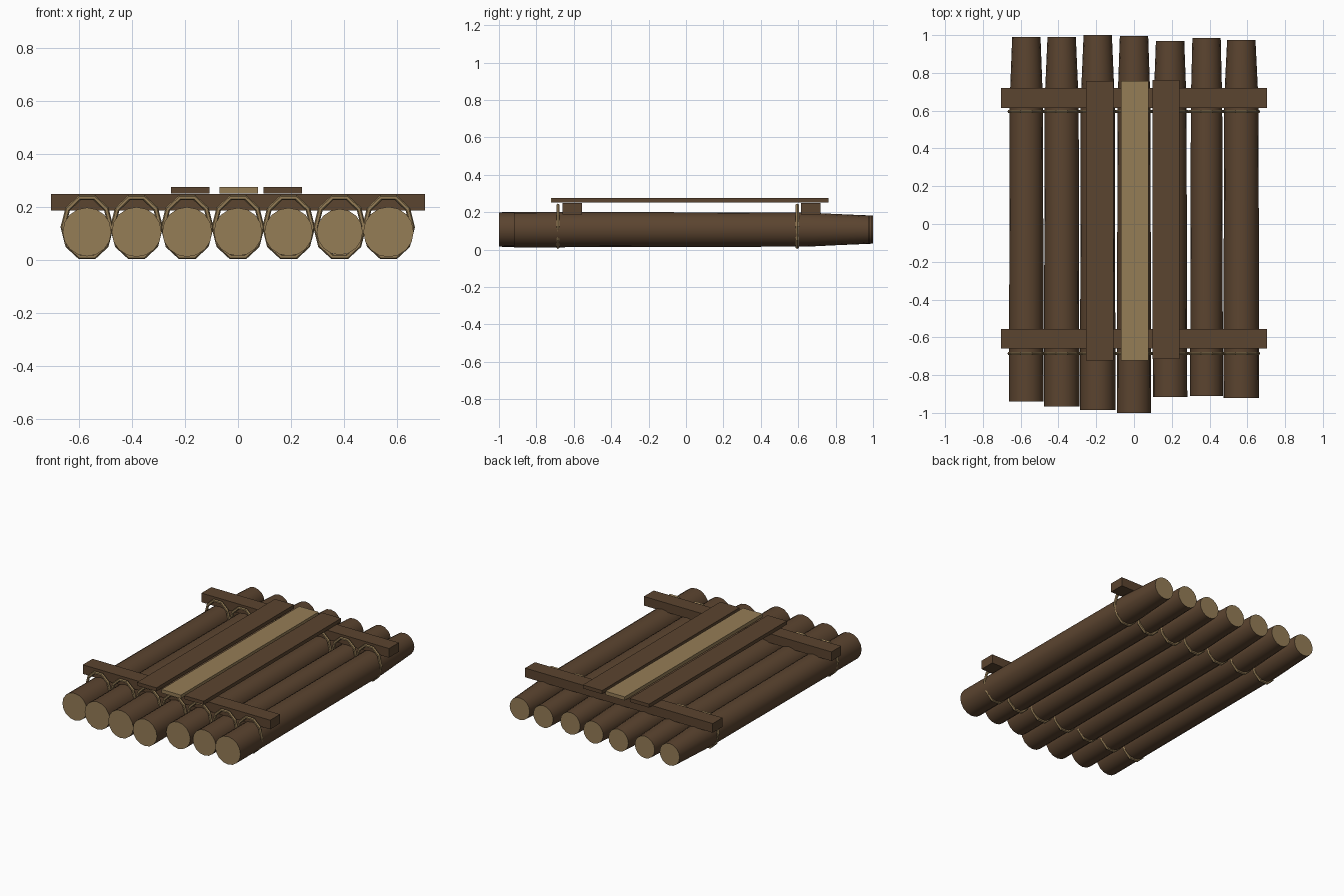
import bpy, bmesh, math

if "Cube" in bpy.data.objects:
    bpy.data.objects.remove(bpy.data.objects["Cube"])


def material(name, rgb):
    m = bpy.data.materials.new(name)
    m.diffuse_color = (*rgb, 1)
    m.use_nodes = True
    m.node_tree.nodes["Principled BSDF"].inputs["Base Color"].default_value = m.diffuse_color
    return m


BARK = material("dark bark", (0.105, 0.058, 0.029))
WOOD = material("pale wood", (0.30, 0.205, 0.094))


def finish(name, bm, mats, smooth=False):
    bmesh.ops.recalc_face_normals(bm, faces=bm.faces)
    me = bpy.data.meshes.new(name)
    bm.to_mesh(me)
    bm.free()
    ob = bpy.data.objects.new(name, me)
    bpy.context.collection.objects.link(ob)
    for m in mats:
        me.materials.append(m)
    if smooth:
        bpy.ops.object.select_all(action='DESELECT')
        ob.select_set(True)
        bpy.context.view_layer.objects.active = ob
        bpy.ops.object.shade_smooth_by_angle(angle=math.radians(40))
    return ob


def log(name, x, z, sections, sides=16):
    """Loft rings (y, radius) into a log with pale sawn ends."""
    bm = bmesh.new()
    rings = []
    for y, r in sections:
        rings.append([bm.verts.new((x + r * math.cos(a), y, z + r * math.sin(a)))
                      for a in (math.tau * i / sides for i in range(sides))])
    for p, q in zip(rings, rings[1:]):
        for i in range(sides):
            j = (i + 1) % sides
            bm.faces.new((p[i], p[j], q[j], q[i]))
    for ring in (rings[0], rings[-1]):
        bm.faces.new(ring).material_index = 1
    finish(name, bm, [BARK, WOOD], True)


def box(name, x0, x1, y0, y1, z0, z1, mat):
    bm = bmesh.new()
    bmesh.ops.create_cube(bm, size=1)
    for v in bm.verts:
        v.co = ((x0 + x1) / 2 + v.co.x * (x1 - x0),
                (y0 + y1) / 2 + v.co.y * (y1 - y0),
                (z0 + z1) / 2 + v.co.z * (z1 - z0))
    finish(name, bm, [mat])


def rope_loop(name, x, y, z, rx, rz, t, n=10, k=6):
    """Ten-sided lashing around one log."""
    bm = bmesh.new()
    rings = []
    for i in range(n):
        a = math.tau * i / n
        c, s = math.cos(a), math.sin(a)
        rings.append([bm.verts.new((x + (rx + t * math.cos(b)) * c,
                                    y + t * math.sin(b),
                                    z + (rz + t * math.cos(b)) * s))
                      for b in (math.tau * j / k for j in range(k))])
    for i in range(n):
        p, q = rings[i], rings[(i + 1) % n]
        for j in range(k):
            bm.faces.new((p[j], p[(j + 1) % k], q[(j + 1) % k], q[j]))
    finish(name, bm, [WOOD])


# Logs: x, front end, back end, radius
LOGS = [(-0.57, -0.94, 0.99, 0.092), (-0.383, -0.965, 0.99, 0.094),
        (-0.192, -0.985, 1.0, 0.094), (0.0, -1.0, 0.995, 0.091),
        (0.191, -0.915, 0.97, 0.091), (0.384, -0.91, 0.985, 0.087),
        (0.568, -0.92, 0.975, 0.095)]
for n, (x, y0, y1, r) in enumerate(LOGS, 1):
    log(f"log_{n}", x, 0.107, [(y0, r), (0.65, r - 0.004), (y1, 0.075)])
    # Rope lashings beside each crossbar
    for end, y in (("front", -0.685), ("back", 0.595)):
        rope_loop(f"{end}_rope_{n}", x, y, 0.125, 0.09, 0.117, 0.01)

# Crossbars
box("front_crossbar", -0.705, 0.705, -0.66, -0.555, 0.188, 0.25, BARK)
box("back_crossbar", -0.705, 0.705, 0.615, 0.72, 0.188, 0.25, BARK)

# Deck planks
box("left_plank", -0.253, -0.108, -0.722, 0.758, 0.252, 0.276, BARK)
box("middle_plank", -0.07, 0.076, -0.722, 0.758, 0.252, 0.276, WOOD)
box("right_plank", 0.097, 0.242, -0.715, 0.762, 0.252, 0.276, BARK)
